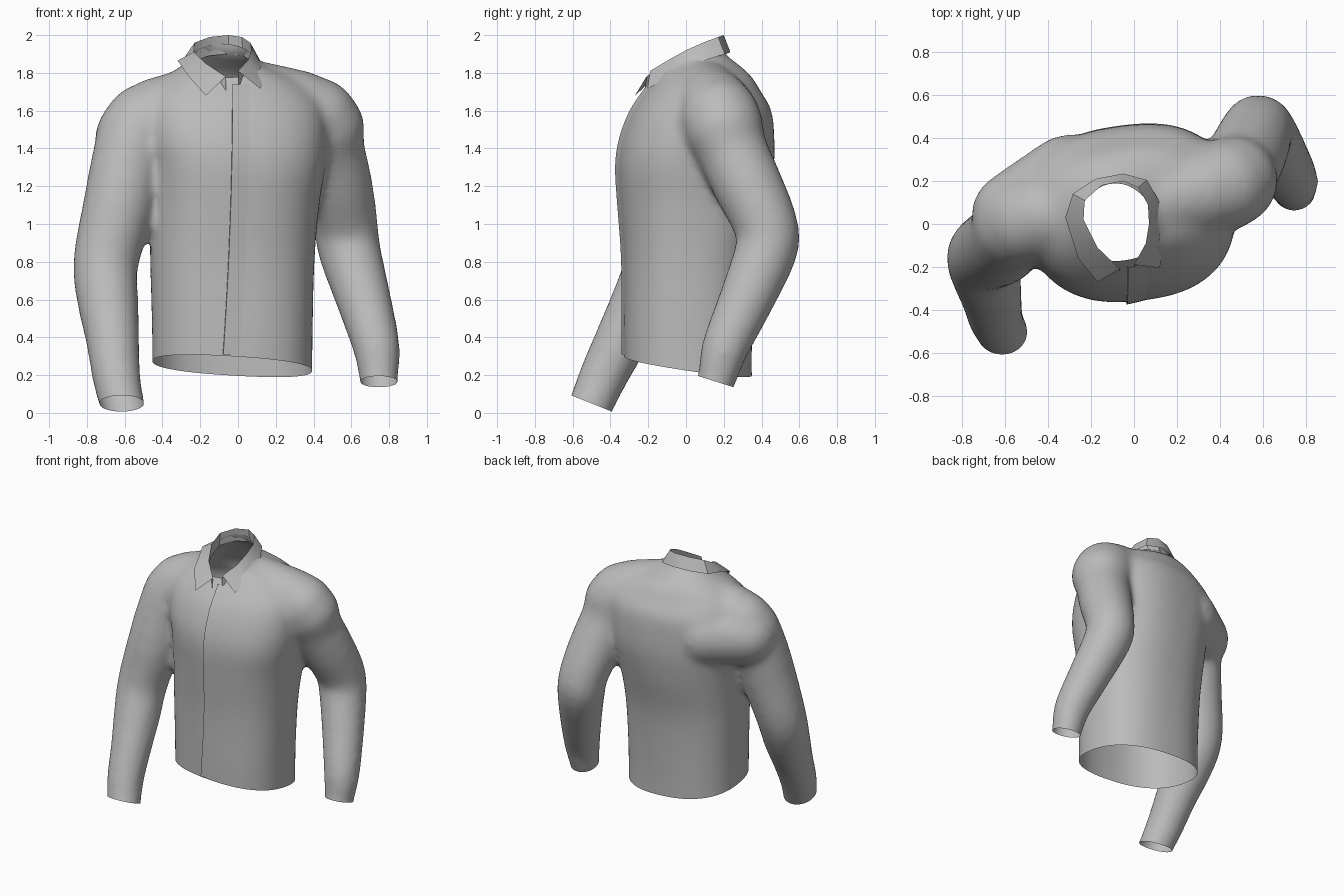
import bpy, bmesh, math
from mathutils import Vector, Matrix
from mathutils.bvhtree import BVHTree

cube = bpy.data.objects.get("Cube")
if cube:
    bpy.data.objects.remove(cube, do_unlink=True)

cloth = bpy.data.materials.new("grey_cloth")
cloth.use_nodes = True
GREY = (0.5, 0.5, 0.5, 1)
cloth.diffuse_color = GREY
cloth.node_tree.nodes["Principled BSDF"].inputs["Base Color"].default_value = GREY


def make_object(name, bm):
    mesh = bpy.data.meshes.new(name)
    bm.to_mesh(mesh)
    bm.free()
    obj = bpy.data.objects.new(name, mesh)
    bpy.context.collection.objects.link(obj)
    mesh.materials.append(cloth)
    return obj


def smooth(obj, angle):
    bpy.ops.object.select_all(action='DESELECT')
    obj.select_set(True)
    bpy.context.view_layer.objects.active = obj
    bpy.ops.object.shade_smooth_by_angle(angle=math.radians(angle))


def loft(bm, rows, closed):
    """Join rows of points with quads."""
    rows = [[bm.verts.new(p) for p in row] for row in rows]
    n = len(rows[0])
    for a, b in zip(rows, rows[1:]):
        for i in range(n if closed else n - 1):
            j = (i + 1) % n
            bm.faces.new((a[i], a[j], b[j], b[i]))
    return rows


def spline(keys, steps):
    """Smooth curve through tuples of any length."""
    keys = [Vector(k) for k in keys]
    padded = [keys[0]] + keys + [keys[-1]]
    result = []
    for a, b, c, d in zip(padded, padded[1:], padded[2:], padded[3:]):
        for i in range(steps):
            t = i / steps
            result.append(b + (c - a) * (t / 2) + (a * 2 - b * 5 + c * 4 - d) * (t * t / 2)
                          + (b * 3 - a - c * 3 + d) * (t ** 3 / 2))
    return result + [keys[-1]]


def oval(z, cx, cy, rx, ry, turn, power, n=48):
    """Rounded-box ring at height z."""
    ring = []
    for i in range(n):
        t = 2 * math.pi * i / n
        c, s = math.cos(t), math.sin(t)
        p = Vector((rx * math.copysign(abs(c) ** (2 / power), c),
                    ry * math.copysign(abs(s) ** (2 / power), s), 0))
        p = Matrix.Rotation(math.radians(turn), 3, 'Z') @ p
        ring.append(p + Vector((cx, cy, z)))
    return ring


def ball_directions():
    ball = bmesh.new()
    bmesh.ops.create_icosphere(ball, subdivisions=3, radius=1)
    directions = [v.co.copy() for v in ball.verts]
    ball.free()
    return directions


def limb(bm, joints, steps):
    """Tapered, round-jointed tube through (x, y, z, radius) joints."""
    directions = ball_directions()
    path = spline(joints, steps)
    for pair in zip(path, path[1:]):
        points = [bm.verts.new(Vector((x, y, z)) + d * r) for x, y, z, r in pair for d in directions]
        bmesh.ops.convex_hull(bm, input=points)
        loose = [v for v in bm.verts if not v.link_faces]
        bmesh.ops.delete(bm, geom=loose, context='VERTS')


# Torso volume: height, centre, half sizes, twist, squareness
torso = [
    (0.10, -0.03, 0.01, 0.425, 0.34, 0, 2.4),
    (0.40, -0.03, 0.01, 0.425, 0.34, 0, 2.4),
    (0.80, -0.03, 0.02, 0.435, 0.35, 3, 2.4),
    (1.10, -0.02, 0.04, 0.45, 0.39, 5, 2.4),
    (1.30, -0.01, 0.05, 0.47, 0.41, 7, 2.5),
    (1.45, -0.02, 0.06, 0.49, 0.40, 8, 2.5),
    (1.60, -0.03, 0.08, 0.49, 0.365, 8, 2.4),
    (1.70, -0.04, 0.085, 0.44, 0.305, 8, 2.3),
    (1.78, -0.05, 0.09, 0.34, 0.255, 8, 2.2),
    (1.84, -0.075, 0.07, 0.22, 0.215, 5, 2),
    (1.89, -0.085, 0.02, 0.175, 0.2, 0, 2),
    (1.95, -0.085, 0.0, 0.16, 0.19, 0, 2),
    (2.10, -0.085, 0.0, 0.155, 0.19, 0, 2),
]
bm = bmesh.new()
rings = loft(bm, [oval(*ring) for ring in spline(torso, 4)], True)
bm.faces.new(rings[0][::-1])
bm.faces.new(rings[-1])

# Sleeves, from yoke to past the cuff, and the right shoulder blade
left_sleeve = [(0.10, 0.10, 1.70, 0.165), (0.42, 0.18, 1.56, 0.215), (0.48, 0.24, 1.40, 0.19),
               (0.53, 0.33, 1.20, 0.185), (0.57, 0.42, 1.00, 0.172), (0.59, 0.425, 0.86, 0.167),
               (0.665, 0.32, 0.60, 0.147), (0.735, 0.205, 0.34, 0.125),
               (0.745, 0.16, 0.165, 0.102), (0.76, 0.115, 0.07, 0.1)]
right_sleeve = [(-0.25, 0.06, 1.66, 0.165), (-0.50, 0.02, 1.53, 0.21), (-0.58, -0.05, 1.35, 0.193),
                (-0.63, -0.10, 1.10, 0.192), (-0.70, -0.15, 0.80, 0.175), (-0.69, -0.23, 0.60, 0.164),
                (-0.665, -0.335, 0.40, 0.144), (-0.645, -0.435, 0.20, 0.13),
                (-0.615, -0.50, 0.05, 0.12), (-0.595, -0.545, -0.045, 0.12)]
limb(bm, left_sleeve, 3)
limb(bm, right_sleeve, 3)
limb(bm, [(-0.30, 0.20, 1.45, 0.22), (-0.55, 0.04, 1.45, 0.21)], 1)
bmesh.ops.recalc_face_normals(bm, faces=bm.faces)
body = make_object("shirt_body", bm)

# Blend torso and sleeves into one cloth surface
remesh = body.modifiers.new("blend", 'REMESH')
remesh.mode = 'VOXEL'
remesh.voxel_size = 0.022
relax = body.modifiers.new("relax", 'SMOOTH')
relax.factor = 0.5
relax.iterations = 16
blended = body.evaluated_get(bpy.context.evaluated_depsgraph_get())
bm = bmesh.new()
bm.from_mesh(blended.to_mesh())
body.modifiers.clear()

# Open the hem, cuffs and neck: centre, outward direction, reach
openings = [((-0.03, 0, 0.25), (-0.06, -0.15, -1), 0.52),
            ((0.745, 0.16, 0.165), (0, -0.3, -0.95), 0.25),
            ((-0.615, -0.50, 0.05), (0, -0.37, -0.93), 0.25),
            ((-0.085, 0, 1.86), (0, -0.5, 1), 0.33)]
for centre, outward, reach in openings:
    near = [f for f in bm.faces if (f.calc_center_median() - Vector(centre)).length < reach]
    geom = {g for f in near for g in (f, *f.verts, *f.edges)}
    bmesh.ops.bisect_plane(bm, geom=list(geom), plane_co=centre, plane_no=outward, clear_outer=True)
surface = BVHTree.FromBMesh(bm)
bm.to_mesh(body.data)
bm.free()
smooth(body, 60)

# Front placket: overlapping edge lying on the chest
bm = bmesh.new()
rows = []
for i in range(41):
    t = i / 40
    z = 1.74 - 1.43 * t
    x = -0.03 - 0.05 * t * t
    row = []
    for dx, lift in ((0, 0.001), (0.002, 0.013), (0.04, 0.008), (0.09, 0.001)):
        hit = surface.ray_cast(Vector((x + dx, -1, z)), Vector((0, 1, 0)))[0]
        if hit and hit.y < 0:
            row.append(hit - Vector((0, lift, 0)))
    if len(row) == 4:
        rows.append(row)
loft(bm, rows, False)
smooth(make_object("front_placket", bm), 35)

# Folded collar: inner stand, top fold line and the leaf's outer edge
fold = [(-0.065, -0.21, 1.78), (-0.17, -0.11, 1.85), (-0.235, 0.02, 1.91), (-0.23, 0.11, 1.96),
        (-0.15, 0.18, 1.99), (-0.05, 0.20, 2.0), (0.02, 0.17, 1.99), (0.065, 0.09, 1.96),
        (0.07, 0.0, 1.92), (0.055, -0.09, 1.87), (0.0, -0.19, 1.81)]
leaf = [(-0.17, -0.27, 1.68), (-0.26, -0.16, 1.78), (-0.32, 0.03, 1.865), (-0.285, 0.14, 1.88),
        (-0.18, 0.21, 1.90), (-0.05, 0.235, 1.91), (0.06, 0.205, 1.90), (0.115, 0.11, 1.87),
        (0.135, -0.03, 1.815), (0.135, -0.12, 1.76), (0.12, -0.205, 1.715)]
stand = [(x + (x + 0.085) * 0.06, y * 1.06, z - 0.1) for x, y, z in fold]
bm = bmesh.new()
loft(bm, [stand, fold, leaf], False)
smooth(make_object("collar", bm), 35)
